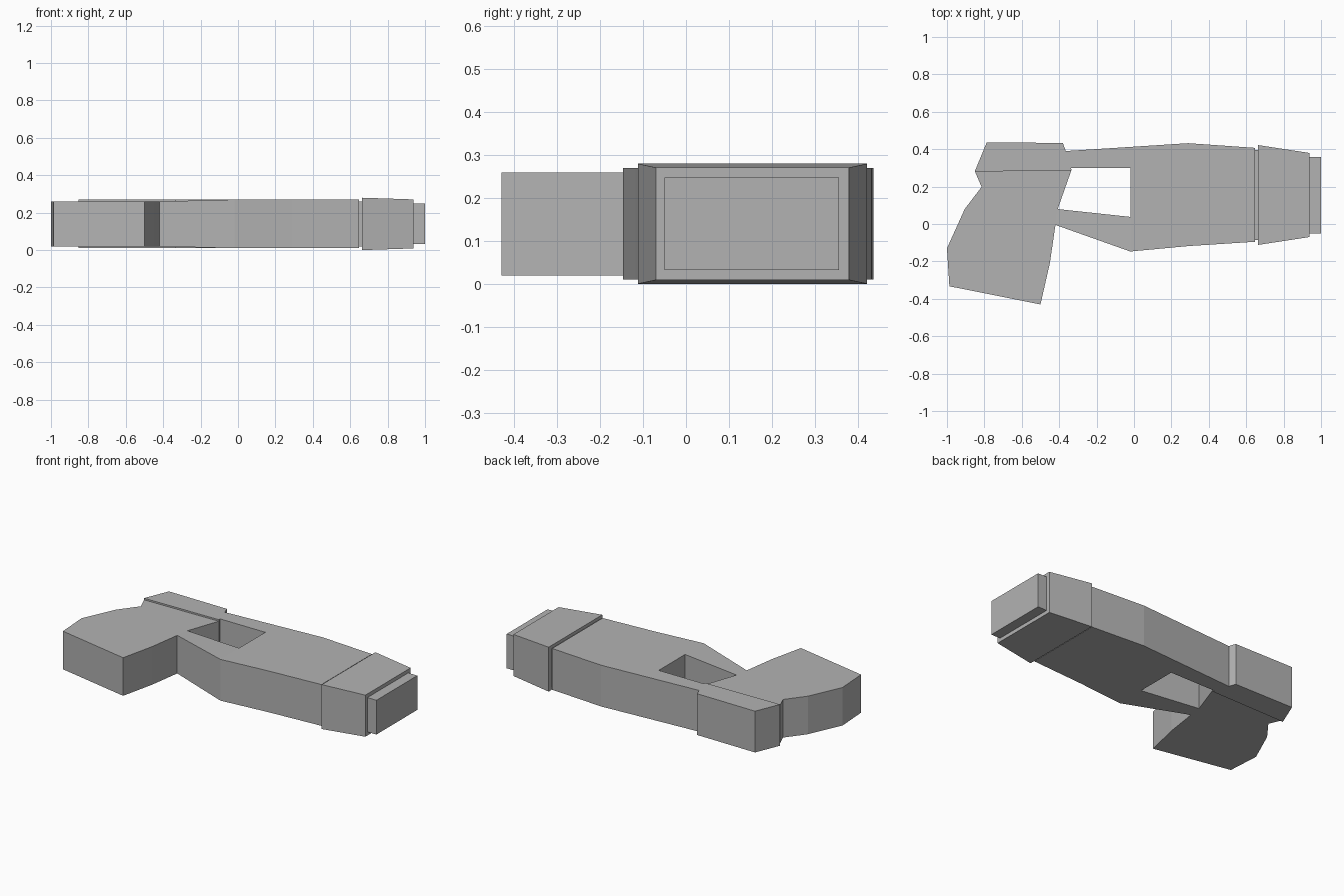
import bpy

if "Cube" in bpy.data.objects:
    bpy.data.objects.remove(bpy.data.objects["Cube"])

grey = bpy.data.materials.new("plain grey")
grey.diffuse_color = (0.45, 0.45, 0.45, 1)
grey.use_nodes = True
grey.node_tree.nodes["Principled BSDF"].inputs["Base Color"].default_value = grey.diffuse_color
MID = 0.14  # mid-plane height; every part is symmetric about it


def build(name, verts, faces):
    mesh = bpy.data.meshes.new(name)
    mesh.from_pydata(verts, [], faces)
    mesh.materials.append(grey)
    obj = bpy.data.objects.new(name, mesh)
    bpy.context.collection.objects.link(obj)


def prism(name, outline, half):
    """Clockwise plan outline thickened about MID; half is a number or a function of x."""
    pts = outline[::-1]
    n = len(pts)
    h = half if callable(half) else (lambda x: half)
    verts = [(x, y, MID - h(x)) for x, y in pts] + [(x, y, MID + h(x)) for x, y in pts]
    faces = [tuple(range(n))[::-1], tuple(range(n, 2 * n))]
    faces += [(i, (i + 1) % n, n + (i + 1) % n, n + i) for i in range(n)]
    build(name, verts, faces)


def block(name, a, b):
    """Tapered box between two x stations, each (x, y_low, y_high, half_height)."""
    verts = []
    for x, y0, y1, h in (a, b):
        verts += [(x, y0, MID - h), (x, y1, MID - h), (x, y1, MID + h), (x, y0, MID + h)]
    faces = [(3, 2, 1, 0), (4, 5, 6, 7)]
    faces += [(i, (i + 1) % 4, 4 + (i + 1) % 4, 4 + i) for i in range(4)]
    build(name, verts, faces)


# Main body with the upper bar above the opening
prism("body", [(-0.365, 0.39), (0.29, 0.432), (0.648, 0.407), (0.648, -0.095),
               (0.29, -0.118), (-0.02, -0.147), (-0.02, 0.30), (-0.337, 0.30)], 0.13)

# Guard under the opening, thinning toward the grip
prism("guard", [(-0.41, 0.08), (-0.02, 0.038), (-0.02, -0.147), (-0.42, -0.005)],
      lambda x: 0.12 + 0.01 * (x + 0.42) / 0.40)

# Hand grip
prism("grip", [(-0.85, 0.28), (-0.335, 0.287), (-0.408, 0.08), (-0.42, -0.005),
               (-0.45, -0.21), (-0.50, -0.43), (-0.987, -0.333), (-1.0, -0.13),
               (-0.905, 0.08), (-0.815, 0.198)], 0.12)

# Rear cap over the grip
prism("rear_cap", [(-0.852, 0.28), (-0.787, 0.437), (-0.38, 0.433),
                   (-0.365, 0.39), (-0.333, 0.287)], 0.13)

# Recessed neck, tapered front cap and nose plate
block("neck", (0.648, -0.085, 0.395, 0.12), (0.662, -0.085, 0.395, 0.12))
block("front_cap", (0.662, -0.112, 0.422, 0.14), (0.937, -0.07, 0.38, 0.131))
block("nose", (0.937, -0.05, 0.357, 0.108), (1.0, -0.05, 0.357, 0.108))
